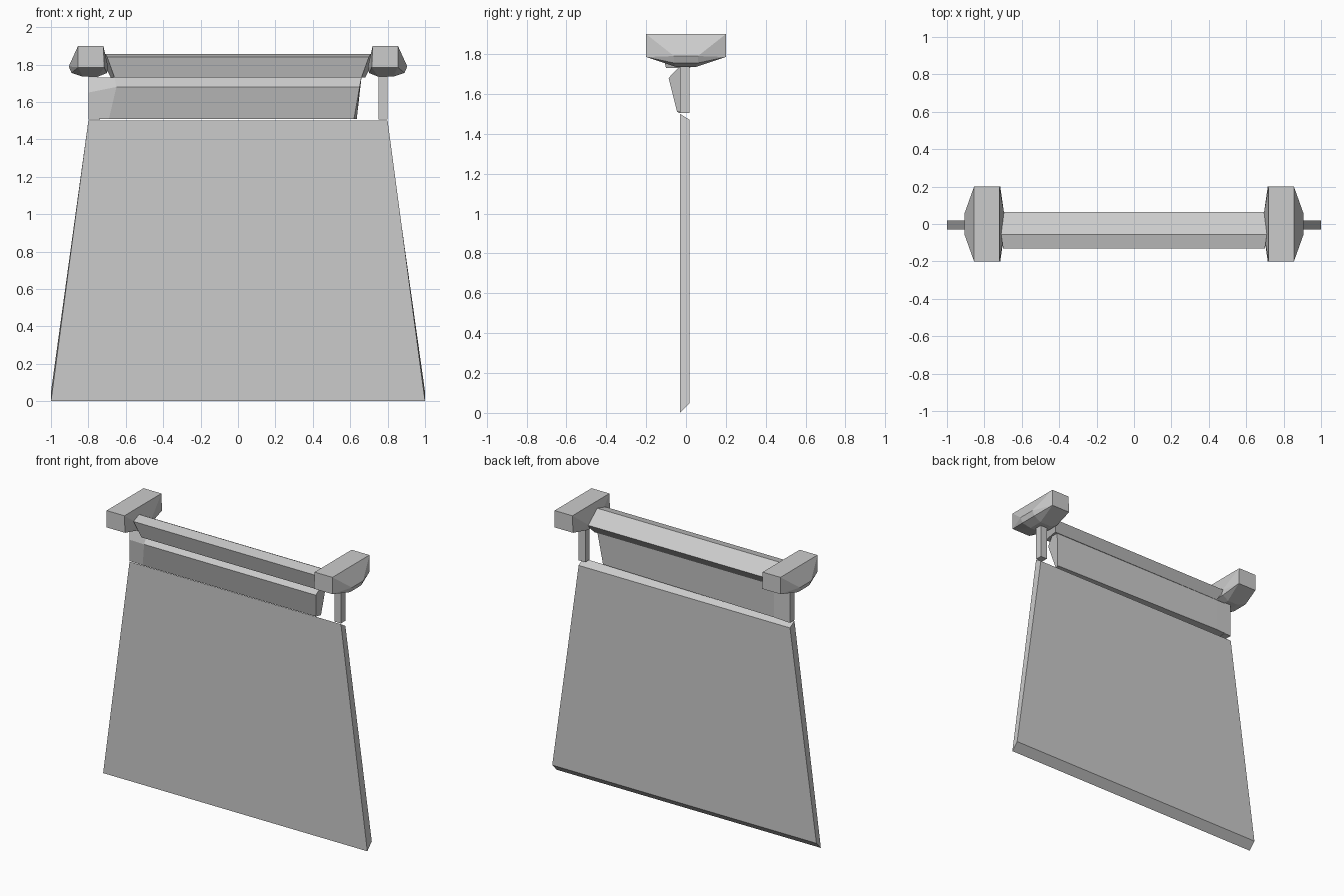
import bpy, bmesh

if "Cube" in bpy.data.objects:
    bpy.data.objects.remove(bpy.data.objects["Cube"])


def finish(name, bm):
    bmesh.ops.recalc_face_normals(bm, faces=bm.faces)
    mesh = bpy.data.meshes.new(name)
    bm.to_mesh(mesh)
    bm.free()
    obj = bpy.data.objects.new(name, mesh)
    bpy.context.collection.objects.link(obj)
    return obj


def loft(name, rings):
    """Skin equal-length rings of points and cap both ends."""
    bm = bmesh.new()
    loops = [[bm.verts.new(p) for p in ring] for ring in rings]
    n = len(loops[0])
    for a, b in zip(loops, loops[1:]):
        for i in range(n):
            j = (i + 1) % n
            bm.faces.new((a[i], a[j], b[j], b[i]))
    bm.faces.new(loops[0])
    bm.faces.new(loops[-1])
    return finish(name, bm)


def hull(name, points):
    bm = bmesh.new()
    for p in points:
        bm.verts.new(p)
    bmesh.ops.convex_hull(bm, input=bm.verts[:])
    return finish(name, bm)


def trapezoid(bottom, top, y, z0, z1):
    return [(-bottom, y, z0), (bottom, y, z0), (top, y, z1), (-top, y, z1)]


# tapered main panel, back edge chamfered at top and bottom
loft("main_panel", [trapezoid(1.0, 0.8, -0.03, 0.0, 1.5),
                    trapezoid(1.0, 0.8, 0.018, 0.05, 1.47)])

# posts and end caps on both sides
for side, label in ((1, "right"), (-1, "left")):
    loft(label + "_post", [[(side * x, y, z) for x, y in
                            ((0.75, -0.03), (0.8, -0.03), (0.8, 0.018), (0.75, 0.018))]
                           for z in (1.505, 1.75)])
    cap = []
    for s in (1, -1):
        cap += [(side * x, s * y, z) for x, y, z in (
            (0.72, 0.2, 1.9), (0.855, 0.2, 1.9),
            (0.715, 0.2, 1.785), (0.855, 0.2, 1.785),
            (0.695, 0.06, 1.79), (0.905, 0.06, 1.79),
            (0.70, 0.06, 1.755), (0.89, 0.06, 1.755),
            (0.75, 0.05, 1.735), (0.83, 0.05, 1.735))]
    hull(label + "_end_cap", cap)

# upper beam with overhanging front and sloped back
beam = [(0.70, -0.13, 1.84), (0.71, -0.055, 1.857), (0.71, 0.065, 1.79),
        (0.68, 0.02, 1.73), (0.66, -0.10, 1.73)]
loft("upper_beam", [[(s * x, y, z) for x, y, z in beam] for s in (-1, 1)])

# lower lintel: joins the left post, stops short of the right one
loft("lower_lintel", [
    [(-0.8, -0.03, 1.505), (-0.8, -0.03, 1.65), (-0.8, -0.03, 1.73),
     (-0.8, 0.018, 1.73), (-0.8, 0.018, 1.505)],
    [(-0.69, -0.045, 1.51), (-0.65, -0.087, 1.68), (-0.66, -0.04, 1.73),
     (-0.68, 0.018, 1.73), (-0.68, 0.018, 1.51)],
    [(0.62, -0.045, 1.51), (0.65, -0.087, 1.68), (0.66, -0.04, 1.73),
     (0.66, 0.015, 1.73), (0.635, -0.01, 1.51)]])
